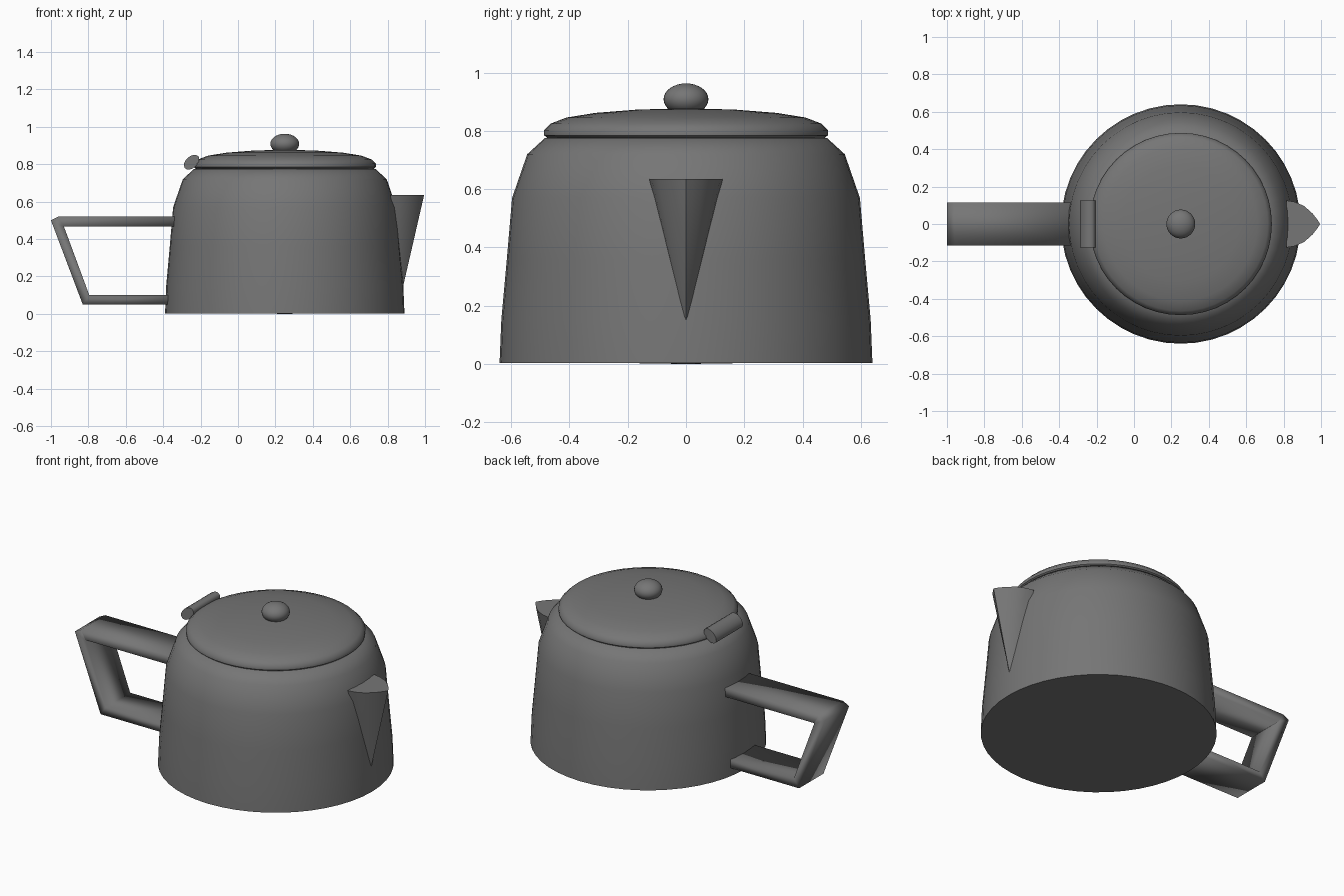
import bpy, bmesh, math
from mathutils import Matrix, Vector

cube = bpy.data.objects.get("Cube")
if cube:
    bpy.data.objects.remove(cube)

AXIS_X = 0.25  # vertical axis of the pot

grey = bpy.data.materials.new("dark_grey")
grey.use_nodes = True
grey.diffuse_color = (0.18, 0.18, 0.18, 1)
grey.node_tree.nodes["Principled BSDF"].inputs["Base Color"].default_value = (0.18, 0.18, 0.18, 1)


def finish(name, bm, angle=None):
    """Turn a bmesh into a smooth shaded grey object."""
    bmesh.ops.remove_doubles(bm, verts=bm.verts, dist=1e-5)
    bmesh.ops.recalc_face_normals(bm, faces=bm.faces)
    mesh = bpy.data.meshes.new(name)
    bm.to_mesh(mesh)
    bm.free()
    mesh.materials.append(grey)
    obj = bpy.data.objects.new(name, mesh)
    bpy.context.collection.objects.link(obj)
    bpy.ops.object.select_all(action="DESELECT")
    obj.select_set(True)
    bpy.context.view_layer.objects.active = obj
    if angle is None:
        bpy.ops.object.shade_smooth()
    else:
        bpy.ops.object.shade_smooth_by_angle(angle=math.radians(angle))
    return obj


def lathe(name, profile, angle, steps=48):
    """Revolve (radius, height) points about the pot axis."""
    bm = bmesh.new()
    verts = [bm.verts.new((AXIS_X + r, 0, z)) for r, z in profile]
    edges = [bm.edges.new(pair) for pair in zip(verts, verts[1:])]
    bmesh.ops.spin(bm, geom=verts + edges, cent=(AXIS_X, 0, 0), axis=(0, 0, 1),
                   angle=math.tau, steps=steps)
    return finish(name, bm, angle)


def extrude_y(name, rows, half_width, closed, angle=None):
    """Join two matching outlines in the xz plane into a solid across y."""
    bm = bmesh.new()
    rings = []
    for y in (-half_width, half_width):
        rings.append([[bm.verts.new((x, y, z)) for x, z in row] for row in rows])
    near, far = rings
    if closed:  # a single outline with end caps
        a, b = near[0], far[0]
        bm.faces.new(a)
        bm.faces.new(b)
        for i in range(len(a)):
            j = (i + 1) % len(a)
            bm.faces.new((a[i], a[j], b[j], b[i]))
    else:       # a bar following an outer and an inner path
        last = len(rows[0]) - 1
        for i in range(last):
            for ring in rings:
                bm.faces.new((ring[0][i], ring[0][i + 1], ring[1][i + 1], ring[1][i]))
            for k in (0, 1):
                bm.faces.new((near[k][i], near[k][i + 1], far[k][i + 1], far[k][i]))
        for i in (0, last):
            bm.faces.new((near[0][i], near[1][i], far[1][i], far[0][i]))
    return finish(name, bm, angle)


# Pot body, with a very shallow cone as its underside
lathe("body", [(0, 0), (0.19, 0.003), (0.64, 0.003), (0.634, 0.15), (0.615, 0.36),
               (0.597, 0.57), (0.545, 0.72), (0.485, 0.775), (0, 0.775)], 50)

# Domed lid with a rounded rim
lathe("lid", [(0, 0.775), (0.475, 0.775), (0.487, 0.785), (0.487, 0.803), (0.465, 0.825),
              (0.41, 0.846), (0.31, 0.862), (0.17, 0.873), (0, 0.878)], 50)

# Knob
bm = bmesh.new()
bmesh.ops.create_uvsphere(bm, u_segments=32, v_segments=16, radius=1,
                          matrix=Matrix.Translation((AXIS_X, 0, 0.909))
                          @ Matrix.Diagonal((0.077, 0.077, 0.054, 1)))
finish("knob", bm)

# Angular strap handle
outer = [(-0.33, 0.52), (-0.96, 0.52), (-1.0, 0.50), (-0.83, 0.05), (-0.37, 0.05)]
inner = [(-0.33, 0.467), (-0.93, 0.467), (-0.93, 0.465), (-0.795, 0.10), (-0.37, 0.10)]
extrude_y("handle", [outer, inner], 0.115, closed=False)

# Tilted oval hinge at the back of the lid
tilt = Matrix.Rotation(math.radians(42), 2)
oval = []
for i in range(16):
    t = math.tau * i / 16
    p = tilt @ Vector((0.048 * math.cos(t), 0.031 * math.sin(t)))
    oval.append((p.x - 0.248, p.y + 0.811))
extrude_y("hinge", [oval], 0.126, closed=True, angle=40)

# Pointed spout: rounded beak outline narrowing to a tip below
half = [(0.815, 0.126), (0.86, 0.118), (0.91, 0.096), (0.955, 0.056), (0.98, 0.024)]
beak = half + [(0.995, 0)] + [(x, -y) for x, y in reversed(half)]
bm = bmesh.new()
rim = [bm.verts.new((x, y, 0.635)) for x, y in beak]
tip = bm.verts.new((0.88, 0, 0.135))
bm.faces.new(rim)
for i, v in enumerate(rim):
    bm.faces.new((v, rim[(i + 1) % len(rim)], tip))
finish("spout", bm, 60)
